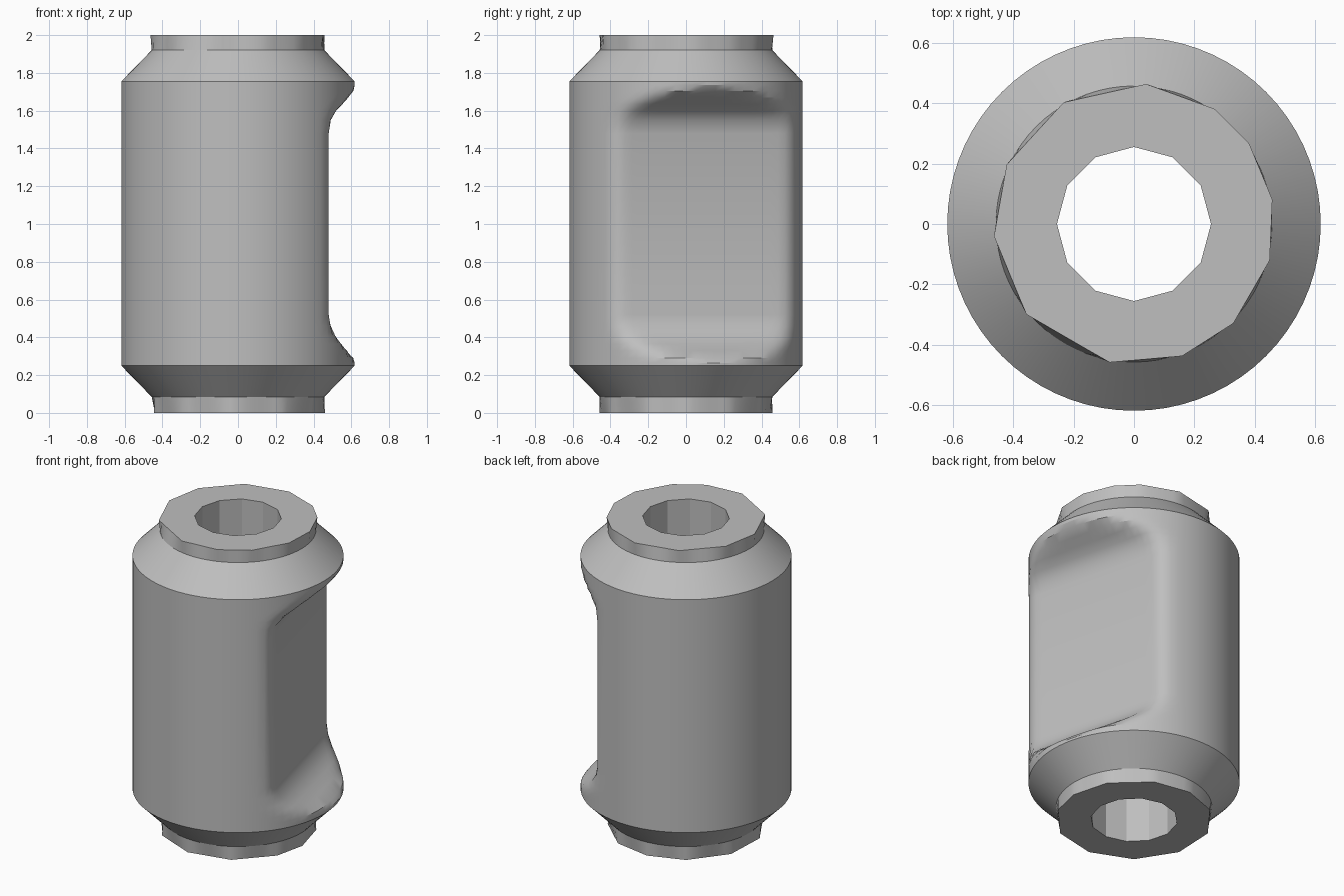
import bpy, bmesh
from math import sin, cos, pi, radians
from mathutils import Vector

cube = bpy.data.objects.get("Cube")
if cube:
    bpy.data.objects.remove(cube)

SEGMENTS = 72
STEP = 360 // SEGMENTS
BODY_R, COLLAR_R, BORE_R = 0.618, 0.46, 0.255
FLAT_NORMAL = Vector((cos(radians(14)), sin(radians(14)), 0))
ROUNDING = 0.06

# Corner angles of the uneven collar rims and of the bore
TOP_CORNERS = [10, 35, 55, 85, 120, 155, 185, 220, 260, 290, 315, 345]
BOTTOM_CORNERS = [0, 30, 65, 95, 125, 160, 195, 230, 265, 300, 335]
BORE_CORNERS = list(range(0, 360, 30))

# Height and depth of the side flat, with a curved run-out at each end
FLAT_PROFILE = [(0.265, 0.67), (0.29, 0.61), (0.33, 0.53), (0.365, 0.48),
                (0.4, 0.44), (0.46, 0.4), (0.52, 0.385), (1.48, 0.385),
                (1.55, 0.4), (1.6, 0.44), (1.635, 0.49), (1.67, 0.545),
                (1.705, 0.61), (1.735, 0.67)]


def circle(radius, z):
    return [Vector((radius * cos(radians(a)), radius * sin(radians(a)), z))
            for a in range(0, 360, STEP)]


def polygon(radius, z, corners):
    """Ring of SEGMENTS points lying on a polygon with the given corners."""
    ring = []
    spans = list(zip(corners, corners[1:] + [corners[0] + 360]))
    for a in range(0, 360, STEP):
        if a < corners[0]:
            a += 360
        lo, hi = next(s for s in spans if s[0] <= a < s[1])
        mid, half = (lo + hi) / 2, (hi - lo) / 2
        r = radius * cos(radians(half)) / cos(radians(a - mid))
        ring.append(Vector((r * cos(radians(a)), r * sin(radians(a)), z)))
    return ring


def flattened(z, depth):
    """Body ring pressed in to a softly rounded flat."""
    ring = circle(BODY_R, z)
    for p in ring:
        d = p.dot(FLAT_NORMAL)
        blend = max(ROUNDING - abs(d - depth), 0) / ROUNDING
        target = min(d, depth) - blend * blend * ROUNDING / 4
        p += FLAT_NORMAL * (target - d)
    return ring


# Outer surface from bottom to top, then back down through the bore
rings = [polygon(COLLAR_R, 0, BOTTOM_CORNERS), circle(COLLAR_R - 0.003, 0.085),
         circle(BODY_R, 0.25)]
rings += [flattened(z, depth) for z, depth in FLAT_PROFILE]
rings += [circle(BODY_R, 1.755), circle(COLLAR_R - 0.003, 1.92),
          polygon(COLLAR_R + 0.005, 2, TOP_CORNERS),
          polygon(BORE_R, 2, BORE_CORNERS), polygon(BORE_R, 0, BORE_CORNERS)]

bm = bmesh.new()
loops = [[bm.verts.new(p) for p in ring] for ring in rings]
for lower, upper in zip(loops, loops[1:] + loops[:1]):
    for i in range(SEGMENTS):
        j = (i + 1) % SEGMENTS
        bm.faces.new((lower[i], lower[j], upper[j], upper[i]))
bmesh.ops.recalc_face_normals(bm, faces=bm.faces)
mesh = bpy.data.meshes.new("sleeve_body")
bm.to_mesh(mesh)
bm.free()

# Single plain grey material
grey = bpy.data.materials.new("plain grey")
grey.use_nodes = True
colour = (0.52, 0.52, 0.52, 1)
grey.diffuse_color = colour
grey.node_tree.nodes["Principled BSDF"].inputs["Base Color"].default_value = colour
mesh.materials.append(grey)

body = bpy.data.objects.new("sleeve_body", mesh)
bpy.context.collection.objects.link(body)
bpy.ops.object.select_all(action='DESELECT')
body.select_set(True)
bpy.context.view_layer.objects.active = body
bpy.ops.object.shade_smooth_by_angle(angle=radians(28))
